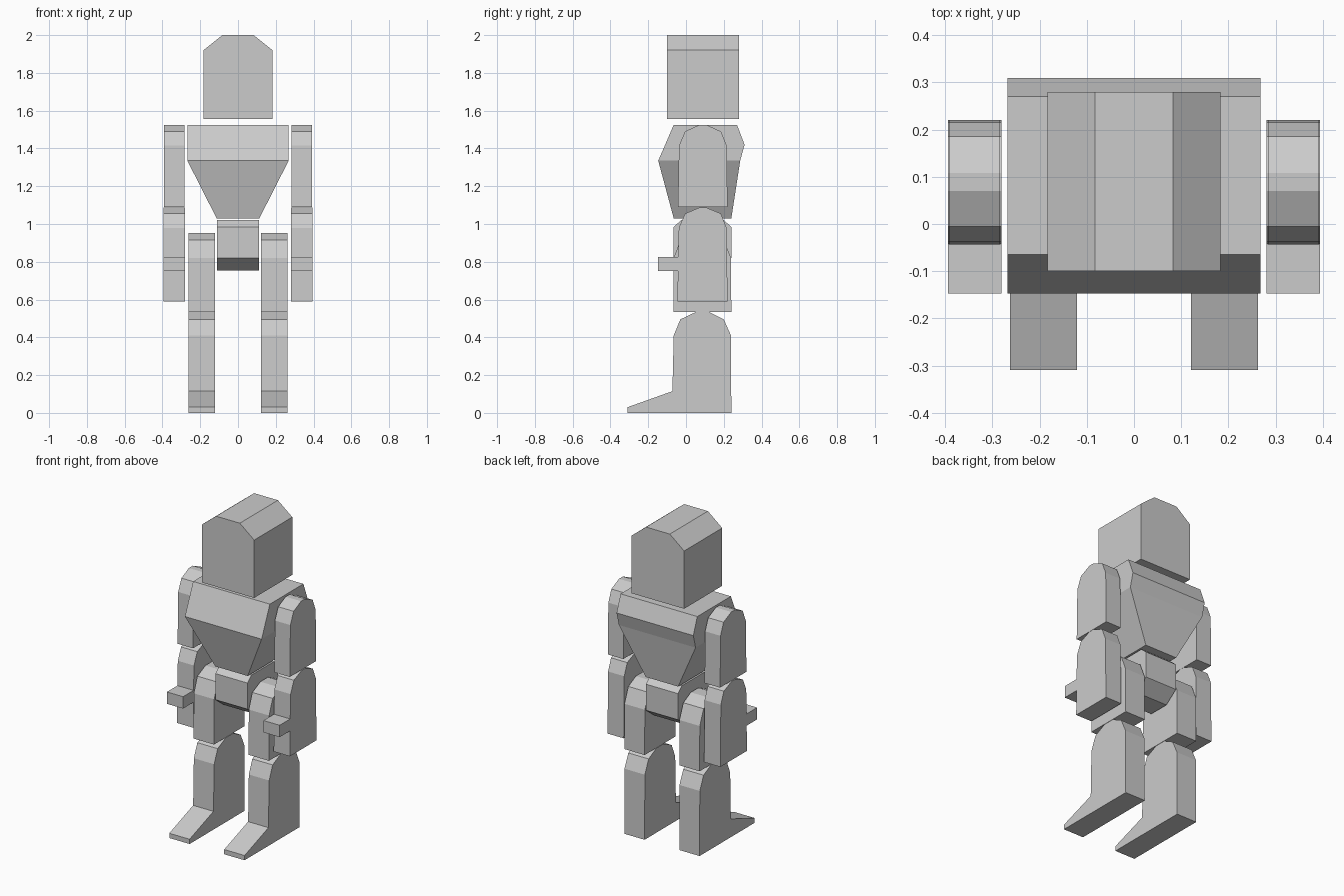
import bpy, bmesh

if "Cube" in bpy.data.objects:
    bpy.data.objects.remove(bpy.data.objects["Cube"])

grey = bpy.data.materials.new("plain grey")
grey.diffuse_color = (0.6, 0.6, 0.6, 1)
grey.use_nodes = True
grey.node_tree.nodes["Principled BSDF"].inputs["Base Color"].default_value = grey.diffuse_color


def finish(name, bm):
    bmesh.ops.recalc_face_normals(bm, faces=bm.faces)
    mesh = bpy.data.meshes.new(name)
    bm.to_mesh(mesh)
    bm.free()
    mesh.materials.append(grey)
    obj = bpy.data.objects.new(name, mesh)
    bpy.context.collection.objects.link(obj)
    return obj


def prism(name, profile, lo, hi, axis="x"):
    """Extrude a flat profile: (y, z) along x, or (x, z) along y."""
    bm = bmesh.new()
    put = (lambda p, d: (d, *p)) if axis == "x" else (lambda p, d: (p[0], d, p[1]))
    a = [bm.verts.new(put(p, lo)) for p in profile]
    b = [bm.verts.new(put(p, hi)) for p in profile]
    bm.faces.new(a)
    bm.faces.new(b)
    for i in range(len(a)):
        j = (i + 1) % len(a)
        bm.faces.new((a[i], a[j], b[j], b[i]))
    return finish(name, bm)


def pair(name, profile, lo, hi):
    prism(name + "_right", profile, lo, hi)
    prism(name + "_left", profile, -hi, -lo)


# Head: block with chamfered upper corners
prism("head", [(-0.183, 1.555), (0.183, 1.555), (0.183, 1.92), (0.083, 2.0),
               (-0.083, 2.0), (-0.183, 1.92)], -0.10, 0.28, "y")

# Torso: stacked sections (z, half width, front y, back y); the chest overhangs the waist
bm = bmesh.new()
sections = [(1.03, 0.113, -0.065, 0.24), (1.335, 0.268, -0.147, 0.287)]
rings = [[bm.verts.new(v) for v in ((-w, f, z), (w, f, z), (w, b, z), (-w, b, z))]
         for z, w, f, b in sections]
bm.faces.new(rings[0])
for i in range(4):
    j = (i + 1) % 4
    bm.faces.new((rings[0][i], rings[0][j], rings[1][j], rings[1][i]))
fl, fr, br, bl = rings[1]
chest = [(-0.065, 1.525), (0.27, 1.525), (0.31, 1.42)]
L = [fl] + [bm.verts.new((-0.268, *p)) for p in chest] + [bl]
R = [fr] + [bm.verts.new((0.268, *p)) for p in chest] + [br]
bm.faces.new(L)
bm.faces.new(R)
for i in range(4):
    bm.faces.new((L[i], L[i + 1], R[i + 1], R[i]))
finish("torso", bm)

# Pelvis: wedge-shaped at top and bottom
prism("pelvis", [(0.02, 0.755), (0.155, 0.755), (0.24, 0.82), (0.24, 0.985),
                 (0.20, 1.02), (-0.025, 1.02), (-0.065, 0.985), (-0.065, 0.82)],
      -0.112, 0.112)

# Arms: rounded tops, with a square hand peg on each forearm
pair("upper_arm", [(-0.043, 1.09), (0.22, 1.09), (0.215, 1.415), (0.185, 1.49),
                   (0.108, 1.525), (0.07, 1.525), (-0.005, 1.49), (-0.037, 1.415)],
     0.284, 0.392)
pair("forearm", [(-0.045, 0.59), (0.22, 0.59), (0.215, 0.98), (0.185, 1.055),
                 (0.108, 1.087), (0.07, 1.087), (-0.005, 1.055), (-0.038, 0.98),
                 (-0.042, 0.825), (-0.147, 0.825), (-0.147, 0.75), (-0.043, 0.75)],
     0.281, 0.394)

# Legs: rounded tops, with a sloping foot on each shin
pair("thigh", [(-0.067, 0.535), (0.24, 0.535), (0.238, 0.82), (0.20, 0.915),
               (0.125, 0.952), (0.05, 0.952), (-0.03, 0.915), (-0.065, 0.82)],
     0.121, 0.263)
pair("shin_and_foot", [(-0.31, 0), (0.24, 0), (0.238, 0.41), (0.20, 0.495),
                       (0.125, 0.533), (0.05, 0.533), (-0.03, 0.495), (-0.065, 0.41),
                       (-0.072, 0.115), (-0.31, 0.03)],
     0.121, 0.263)
